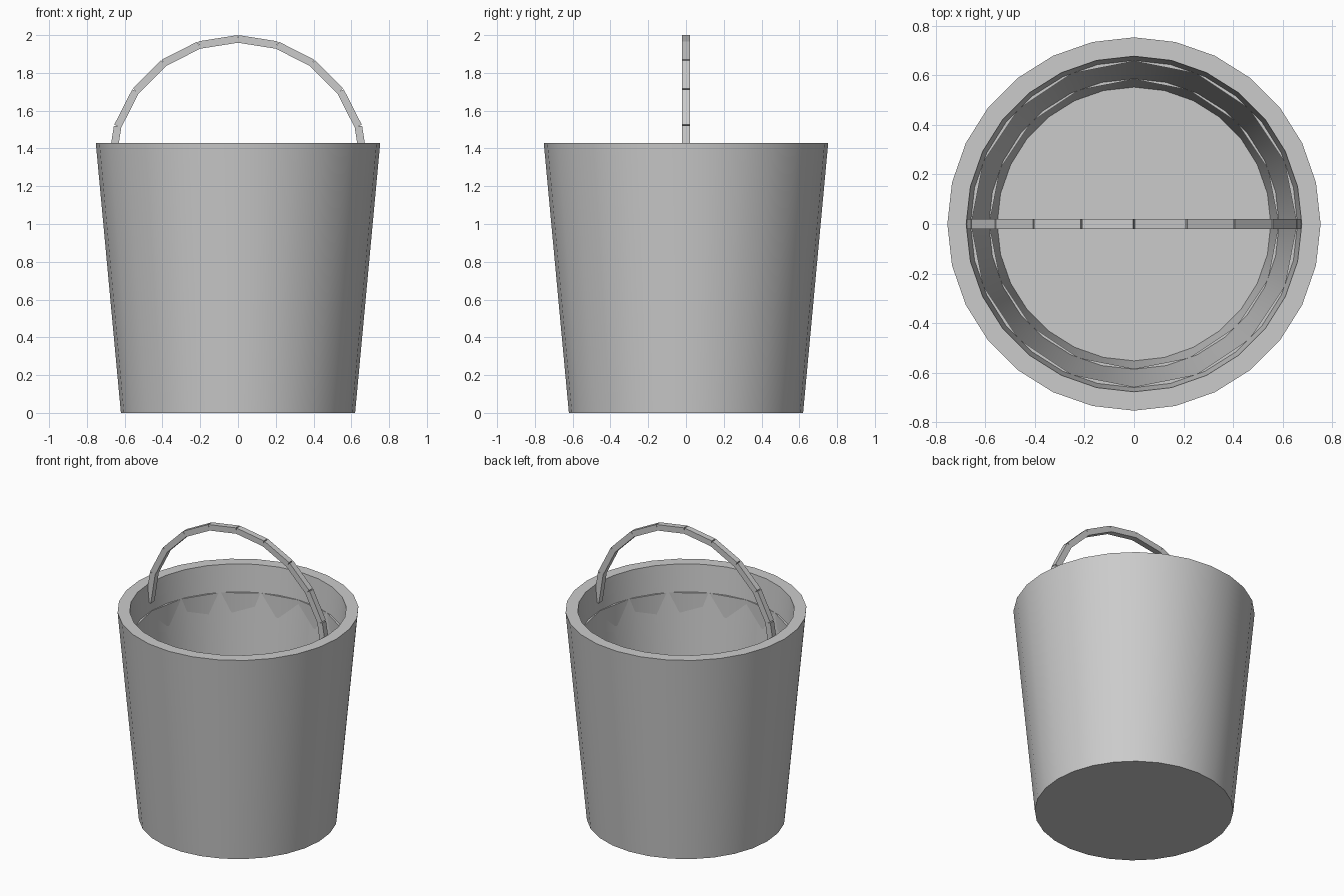
import bpy, bmesh, math
from mathutils import Matrix

cube = bpy.data.objects.get("Cube")
if cube:
    bpy.data.objects.remove(cube, do_unlink=True)

GREY = (0.6, 0.6, 0.6, 1)
metal = bpy.data.materials.new("grey metal")
metal.use_nodes = True
metal.diffuse_color = GREY
metal.node_tree.nodes["Principled BSDF"].inputs["Base Color"].default_value = GREY


def finish(name, bm, smooth=False):
    bmesh.ops.recalc_face_normals(bm, faces=bm.faces)
    mesh = bpy.data.meshes.new(name)
    bm.to_mesh(mesh)
    bm.free()
    mesh.materials.append(metal)
    obj = bpy.data.objects.new(name, mesh)
    bpy.context.collection.objects.link(obj)
    if smooth:
        bpy.ops.object.select_all(action="DESELECT")
        obj.select_set(True)
        bpy.context.view_layer.objects.active = obj
        bpy.ops.object.shade_smooth_by_angle(angle=math.radians(30))
    return obj


def lathe(name, profile, sides, closed=False):
    """Turn a (radius, height) profile around z; open profiles get capped ends."""
    bm = bmesh.new()
    rings = []
    for r, z in profile:
        angles = [2 * math.pi * i / sides for i in range(sides)]
        rings.append([bm.verts.new((r * math.cos(a), r * math.sin(a), z)) for a in angles])
    pairs = list(zip(rings, rings[1:]))
    if closed:
        pairs.append((rings[-1], rings[0]))
    else:
        bm.faces.new(rings[0])
        bm.faces.new(rings[-1])
    for low, high in pairs:
        for i in range(sides):
            j = (i + 1) % sides
            bm.faces.new((low[i], low[j], high[j], high[i]))
    return finish(name, bm, smooth=True)


# Tapered pail with a thick wall and a floor
lathe("bucket_body", [(0.62, 0), (0.753, 1.43), (0.677, 1.43), (0.552, 0.1)], 28)

# Straight hoops embedded in the wall, their flats just breaking the inside
for name, radius, top in (("upper_hoop", 0.657, 1.245), ("lower_hoop", 0.584, 0.46)):
    outer, low = radius + 0.03, top - 0.15
    lathe(name, [(radius, low), (outer, low), (outer, top), (radius, top)], 16, closed=True)

# Arched handle of straight square links
LINKS, ARCH, PIVOT, THICK = 10, 0.67, 1.31, 0.04
bm = bmesh.new()
step = math.pi / LINKS
length = 2 * ARCH * math.sin(step / 2)
for i in range(LINKS):
    a = (i + 0.5) * step
    mid = ARCH * math.cos(step / 2)
    place = (Matrix.Translation((mid * math.cos(a), 0, PIVOT + mid * math.sin(a)))
             @ Matrix.Rotation(-a, 4, "Y")
             @ Matrix.Diagonal((THICK, THICK, length, 1)))
    bmesh.ops.create_cube(bm, size=1, matrix=place)
finish("handle", bm)
